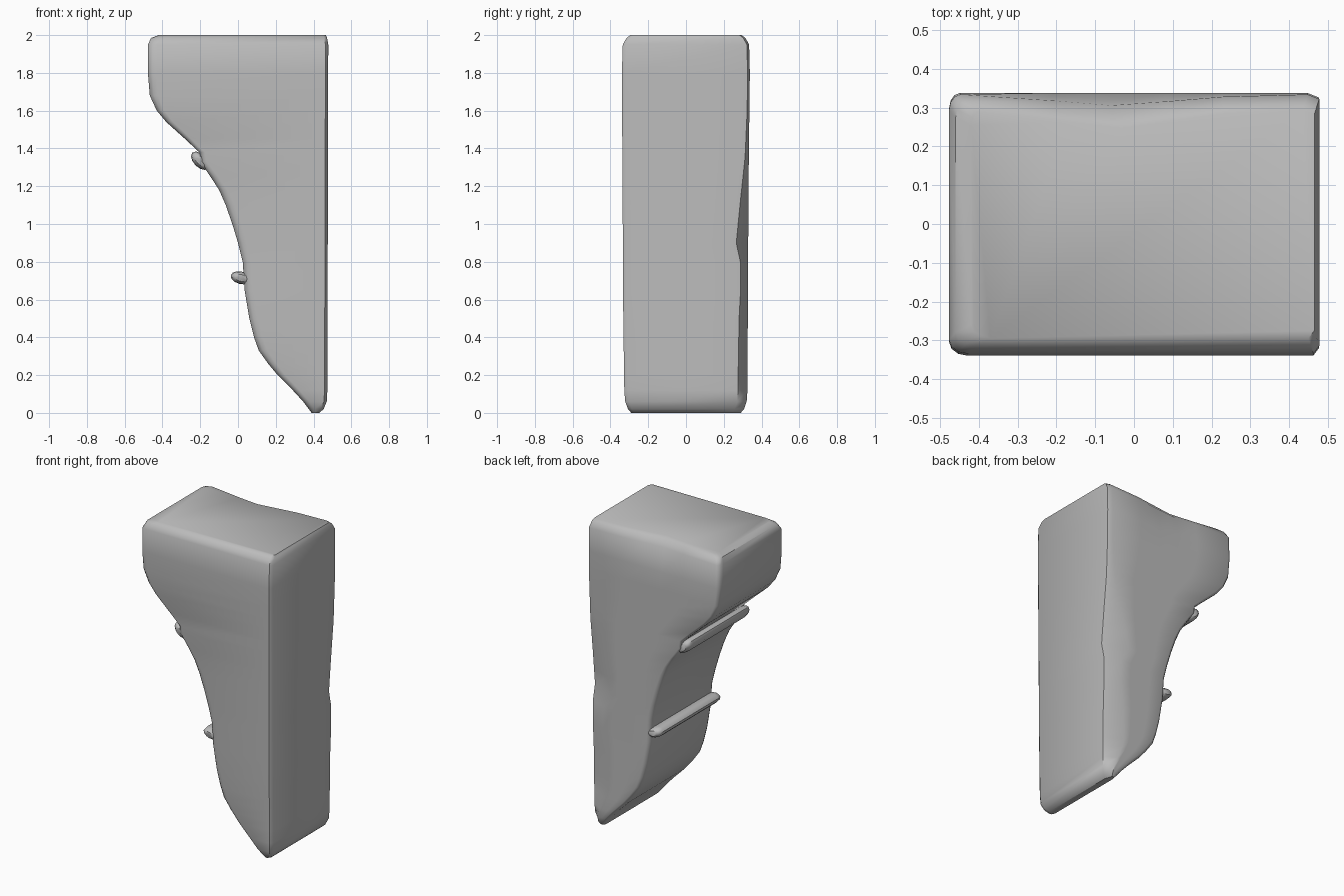
import bpy, bmesh, math
from mathutils import Vector

cube = bpy.data.objects.get("Cube")
if cube:
    bpy.data.objects.remove(cube)

stone = bpy.data.materials.new("grey_stone")
stone.use_nodes = True
GREY = (0.5, 0.5, 0.5, 1)
stone.diffuse_color = GREY
stone.node_tree.nodes["Principled BSDF"].inputs["Base Color"].default_value = GREY


def interp(table, z):
    """Piecewise linear lookup in a list of (z, value) pairs."""
    for (z0, a), (z1, b) in zip(table, table[1:]):
        if z <= z1:
            return a + (b - a) * max(0, z - z0) / (z1 - z0)
    return table[-1][1]


def finish(bm, name, angle):
    bmesh.ops.recalc_face_normals(bm, faces=bm.faces)
    mesh = bpy.data.meshes.new(name)
    bm.to_mesh(mesh)
    bm.free()
    mesh.materials.append(stone)
    ob = bpy.data.objects.new(name, mesh)
    bpy.context.collection.objects.link(ob)
    bpy.ops.object.select_all(action='DESELECT')
    ob.select_set(True)
    bpy.context.view_layer.objects.active = ob
    bpy.ops.object.shade_smooth_by_angle(angle=math.radians(angle))
    return ob


# Curved outer profile: height and x of the scrolled edge
PROFILE = [(0, .39), (.02, .375), (.06, .345), (.12, .29), (.2, .21), (.26, .16),
           (.33, .11), (.4, .085), (.5, .06), (.65, .035), (.8, .025), (.9, 0),
           (1, -.03), (1.1, -.065), (1.18, -.1), (1.25, -.145), (1.33, -.2),
           (1.38, -.205), (1.45, -.28), (1.54, -.38), (1.6, -.43), (1.68, -.467),
           (1.8, -.477), (1.95, -.477), (1.985, -.46), (2, -.42)]
# Worn flat along the wall-side rear edge, and the end rounding
WEAR = [(0, .05), (.2, .05), (.6, .045), (.72, .03), (.78, .035),
        (.88, .065), (1.1, .045), (1.35, .02), (1.6, .012), (2, .012)]
SHRINK = [(0, .035), (.03, .01), (.08, 0), (1.93, 0), (1.975, .012), (2, .045)]
WALL = [(0, .43), (.03, .465), (.08, .473), (1.97, .478), (2, .465)]
BACK = [(0, .325), (.7, .328), (1.3, .332), (1.8, .338), (2, .34)]
FRONT = [(0, -.325), (.5, -.332), (1.9, -.34), (2, -.34)]
ROUND = [(0, .03), (.3, .045), (1.1, .05), (1.4, .03), (1.7, .045), (2, .05)]


def ring(z):
    x0, x1 = interp(PROFILE, z), interp(WALL, z)
    s, w, r = interp(SHRINK, z), interp(WEAR, z), interp(ROUND, z)
    y0, y1 = interp(FRONT, z) + s, interp(BACK, z) - s
    r = min(r, (x1 - x0) * .4)
    wx = min(w * 2.5, (x1 - x0) * .4)
    pts = []
    # rounded front corner on the scrolled side
    for a in (0, 30, 60, 90):
        t = math.radians(a)
        pts.append((x0 + r - r * math.cos(t), y0 + .035 - .035 * math.sin(t)))
    pts += [(x1 - .015, y0), (x1, y0 + .02), (x1, y1 - w), (x1 - wx, y1)]
    # rear side, with a shallow chipped hollow near the top
    for f in (.25, .42, .58, .75):
        x = x1 - wx + (x0 + r - x1 + wx) * f
        depth = max(0, 1 - abs(x + .05) / .35) * max(0, (z - 1.88) / .12)
        pts.append((x, y1 - .05 * depth))
    for a in (90, 60, 30, 0):
        t = math.radians(a)
        pts.append((x0 + r * .6 * (1 - math.cos(t)), y1 - .04 + .04 * math.sin(t)))
    return [(x, y, z) for x, y in pts]


# Main bracket body, lofted from bottom to top
bm = bmesh.new()
loops = [[bm.verts.new(p) for p in ring(z)] for z, _ in PROFILE]
for low, high in zip(loops, loops[1:]):
    for i in range(len(low)):
        j = (i + 1) % len(low)
        bm.faces.new((low[i], low[j], high[j], high[i]))
bm.faces.new(loops[0])
bm.faces.new(loops[-1])
finish(bm, "bracket_body", 40)


# Horizontal moulding rolls across the scrolled face
def roll(name, x, z, long_r, short_r, tilt):
    bm = bmesh.new()
    rows = []
    for y, k in ((-.325, .55), (-.31, .9), (-.28, 1), (0, 1), (.28, 1), (.31, .9), (.325, .55)):
        row = []
        for i in range(12):
            t = i * math.tau / 12
            u, v = long_r * k * math.cos(t), short_r * k * math.sin(t)
            row.append(bm.verts.new(Vector((
                x + u * math.cos(tilt) - v * math.sin(tilt), y,
                z + u * math.sin(tilt) + v * math.cos(tilt)))))
        rows.append(row)
    for a, b in zip(rows, rows[1:]):
        for i in range(12):
            j = (i + 1) % 12
            bm.faces.new((a[i], a[j], b[j], b[i]))
    bm.faces.new(rows[0])
    bm.faces.new(rows[-1])
    finish(bm, name, 45)


roll("upper_roll", -.2, 1.335, .06, .035, math.radians(-45))
roll("lower_roll", .015, .715, .055, .033, math.radians(-15))
